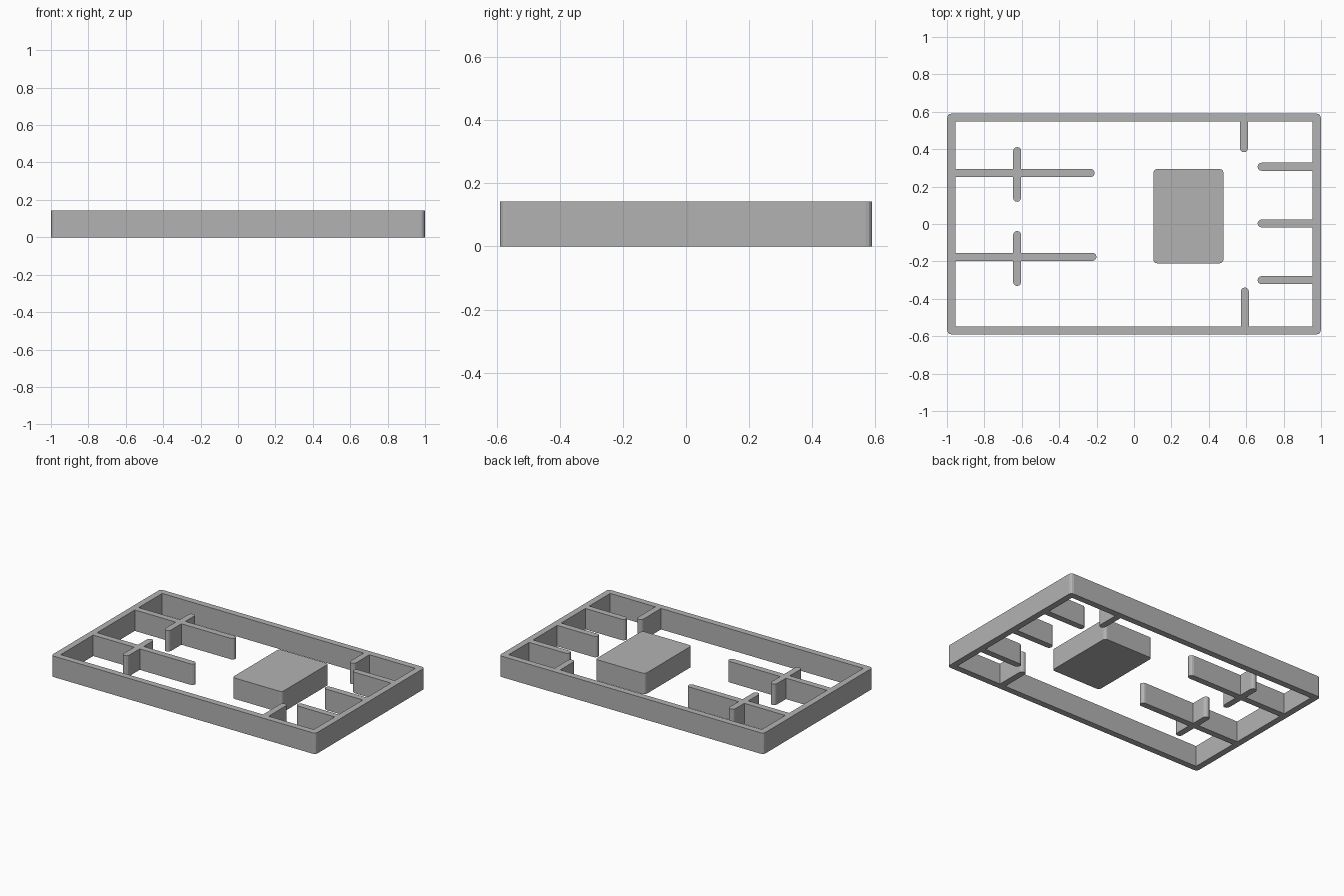
import bpy
import bmesh
from math import pi, cos, sin, atan2
from mathutils import Vector

HEIGHT = 0.143
RADIUS = 0.0215   # half the wall thickness
STEPS = 6         # segments per half-round wall end

cube = bpy.data.objects.get("Cube")
if cube:
    bpy.data.objects.remove(cube, do_unlink=True)

grey = bpy.data.materials.new("plain grey")
grey.use_nodes = True
grey.diffuse_color = (0.45, 0.45, 0.45, 1)
grey.node_tree.nodes["Principled BSDF"].inputs["Base Color"].default_value = grey.diffuse_color


def arc(center, radius, start, sweep, steps):
    return [Vector((center[0] + radius * cos(start + sweep * i / steps),
                    center[1] + radius * sin(start + sweep * i / steps), 0))
            for i in range(steps + 1)]


def prism(name, outline):
    """Extrude a flat outline to the common height."""
    bm = bmesh.new()
    base = bm.faces.new([bm.verts.new(p) for p in outline])
    top = bmesh.ops.extrude_face_region(bm, geom=[base], use_keep_orig=True)
    moved = [g for g in top["geom"] if isinstance(g, bmesh.types.BMVert)]
    bmesh.ops.translate(bm, verts=moved, vec=(0, 0, HEIGHT))
    bmesh.ops.recalc_face_normals(bm, faces=bm.faces)
    mesh = bpy.data.meshes.new(name)
    bm.to_mesh(mesh)
    bm.free()
    mesh.materials.append(grey)
    obj = bpy.data.objects.new(name, mesh)
    bpy.context.collection.objects.link(obj)
    return obj


def wall(name, a, b):
    """Straight wall with half-round ends centred on a and b."""
    angle = atan2(b[1] - a[1], b[0] - a[0])
    prism(name, arc(b, RADIUS, angle - pi / 2, pi, STEPS)
          + arc(a, RADIUS, angle + pi / 2, pi, STEPS))


# Outer frame: overlapping round-ended walls give the rounded corners
FX, FY = 0.977, 0.5685
for side, s in (("left", 1), ("right", -1)):
    wall(side + "_frame_wall", (s * FX, -FY), (s * FX, FY))
for side, s in (("back", 1), ("front", -1)):
    wall(side + "_frame_wall", (-FX, s * FY), (FX, s * FY))

# Two long partitions, each crossed by a short one
for side, y, tip, low, high in (("back", 0.273, -0.232, 0.14, 0.39),
                                ("front", -0.176, -0.222, -0.31, -0.059)):
    wall(side + "_long_partition", (-FX, y), (tip, y))
    wall(side + "_cross_partition", (-0.625, low), (-0.625, high))

# Three short partitions; the middle one just breaks the outer face
for side, y, end in (("back", 0.306, FX), ("middle", 0.003, 0.9785), ("front", -0.3, FX)):
    wall(side + "_bay_partition", (0.682, y), (end, y))

# Stubs on the back and front walls
wall("back_stub", (0.588, FY), (0.588, 0.405))
wall("front_stub", (0.593, -FY), (0.593, -0.361))

# Free-standing block with rounded upright edges
CX, CY, HX, HY, R = 0.291, 0.042, 0.1875, 0.252, 0.02
outline = []
for i, (sx, sy) in enumerate(((1, 1), (-1, 1), (-1, -1), (1, -1))):
    outline += arc((CX + sx * (HX - R), CY + sy * (HY - R)), R, i * pi / 2, pi / 2, 3)
prism("center_block", outline)
